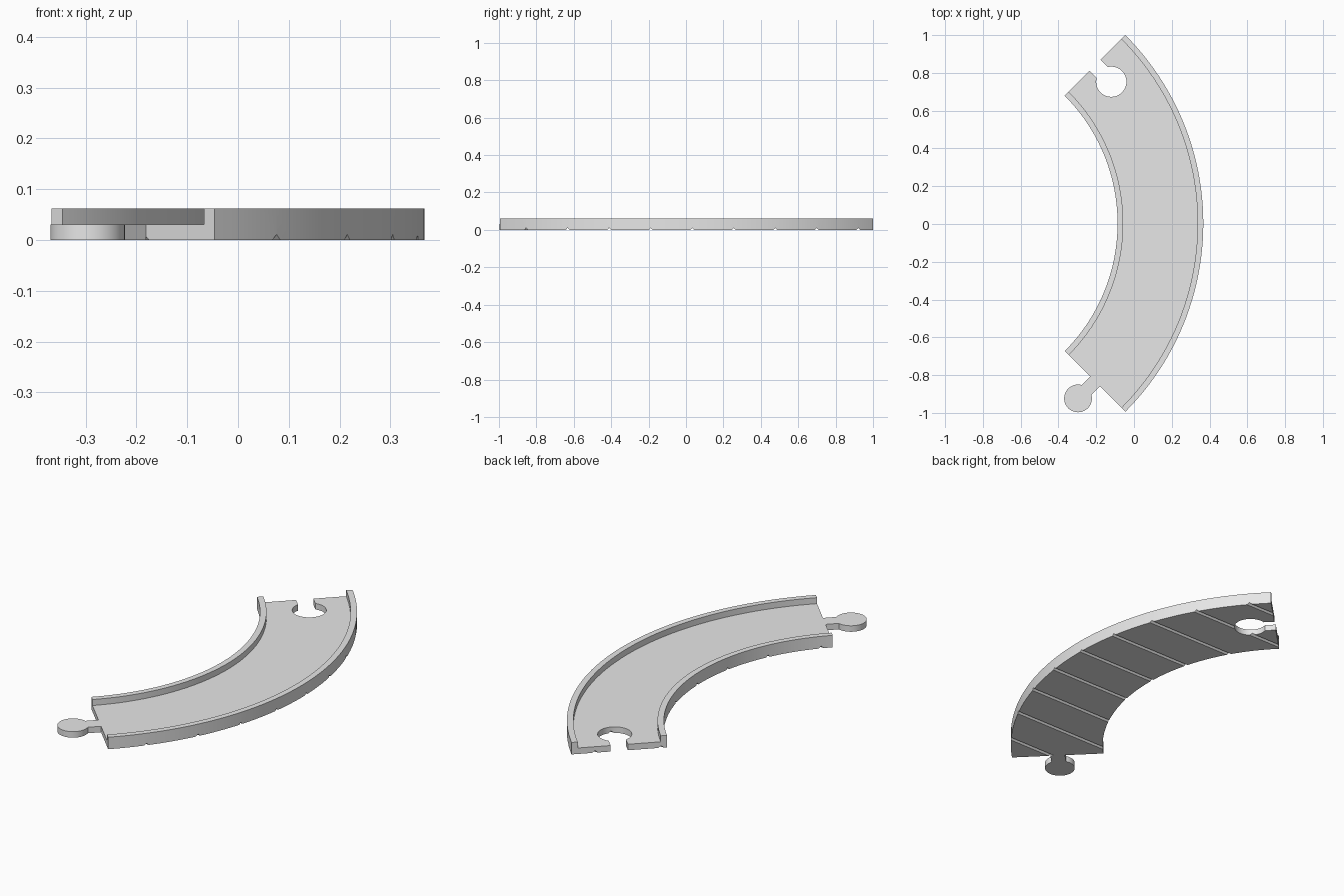
import bpy, bmesh
from math import sin, cos, asin, pi, radians
from mathutils import Vector

if "Cube" in bpy.data.objects:
    bpy.data.objects.remove(bpy.data.objects["Cube"])

# Arc centre, radii and heights of the curved track
CENTRE = Vector((-1.043, 0.003))
R_IN, R_OUT, LIP = 0.956, 1.41, 0.03
R_MID = (R_IN + R_OUT) / 2
BED, TOP = 0.031, 0.062

grey = bpy.data.materials.new("plain grey")
grey.use_nodes = True
grey.diffuse_color = (0.8, 0.8, 0.8, 1)
grey.node_tree.nodes["Principled BSDF"].inputs["Base Color"].default_value = (0.8, 0.8, 0.8, 1)


def make_object(name, bm):
    bmesh.ops.recalc_face_normals(bm, faces=bm.faces)
    mesh = bpy.data.meshes.new(name)
    bm.to_mesh(mesh)
    bm.free()
    mesh.materials.append(grey)
    obj = bpy.data.objects.new(name, mesh)
    bpy.context.collection.objects.link(obj)
    return obj


def loft(bm, rings):
    """Join matching closed rings of points and cap both ends."""
    rings = [[bm.verts.new(p) for p in ring] for ring in rings]
    for a, b in zip(rings, rings[1:]):
        for i in range(len(a)):
            j = (i + 1) % len(a)
            bm.faces.new((a[i], a[j], b[j], b[i]))
    bm.faces.new(rings[0])
    bm.faces.new(rings[-1])


def polar(radius, angle):
    return CENTRE + radius * Vector((cos(angle), sin(angle)))


def keyhole(name, centre, direction, radius, half_width, length, z0, z1):
    """Disc with a straight neck running along the given direction."""
    side = Vector((-direction.y, direction.x))
    gap = asin(half_width / radius)
    count = 48
    outline = [(length, -half_width), (length, half_width)]
    for i in range(count + 1):
        a = gap + (2 * pi - 2 * gap) * i / count
        outline.append((radius * cos(a), radius * sin(a)))
    flat = [centre + u * direction + v * side for u, v in outline]
    bm = bmesh.new()
    loft(bm, [[(p.x, p.y, z) for p in flat] for z in (z0, z1)])
    return make_object(name, bm)


def cut(target, cutter):
    cutter.hide_render = True
    mod = target.modifiers.new("cut", "BOOLEAN")
    mod.operation = "DIFFERENCE"
    mod.solver = "EXACT"
    mod.object = cutter
    bpy.context.view_layer.objects.active = target
    bpy.ops.object.modifier_apply(modifier=mod.name)
    bpy.data.objects.remove(cutter)


# Track body: channel section swept through a quarter turn
section = [(R_IN, 0), (R_OUT, 0), (R_OUT, TOP), (R_OUT - LIP, TOP),
           (R_OUT - LIP, BED), (R_IN + LIP, BED), (R_IN + LIP, TOP), (R_IN, TOP)]
STEPS = 48
rings = []
for i in range(STEPS + 1):
    angle = radians(-45 + 90 * i / STEPS)
    rings.append([(*polar(r, angle), z) for r, z in section])
bm = bmesh.new()
loft(bm, rings)
track = make_object("curved_track", bm)

# Straight V grooves across the underside
bm = bmesh.new()
for i in range(9):
    y = -0.855 + 0.222 * i
    loft(bm, [[(x, y - 0.02, -0.011), (x, y + 0.02, -0.011), (x, y, 0.011)]
              for x in (-0.6, 0.6)])
cut(track, make_object("groove_cutter", bm))

# Socket at the back end
back = Vector((-1, 1)).normalized()
socket_centre = polar(R_MID, radians(45)) - 0.122 * back
cut(track, keyhole("socket_cutter", socket_centre, back, 0.08, 0.041, 0.2, -0.1, 0.1))

# Round connector at the front end
front = Vector((-1, -1)).normalized()
REACH = 0.127
peg_centre = polar(R_MID, radians(-45)) + REACH * front
peg = keyhole("connector_peg", peg_centre, -front, 0.0735, 0.036, REACH, 0, BED)

# Smooth curved walls, crisp edges
for obj in (track, peg):
    bpy.ops.object.select_all(action="DESELECT")
    obj.select_set(True)
    bpy.context.view_layer.objects.active = obj
    bpy.ops.object.shade_smooth_by_angle(angle=radians(30))
